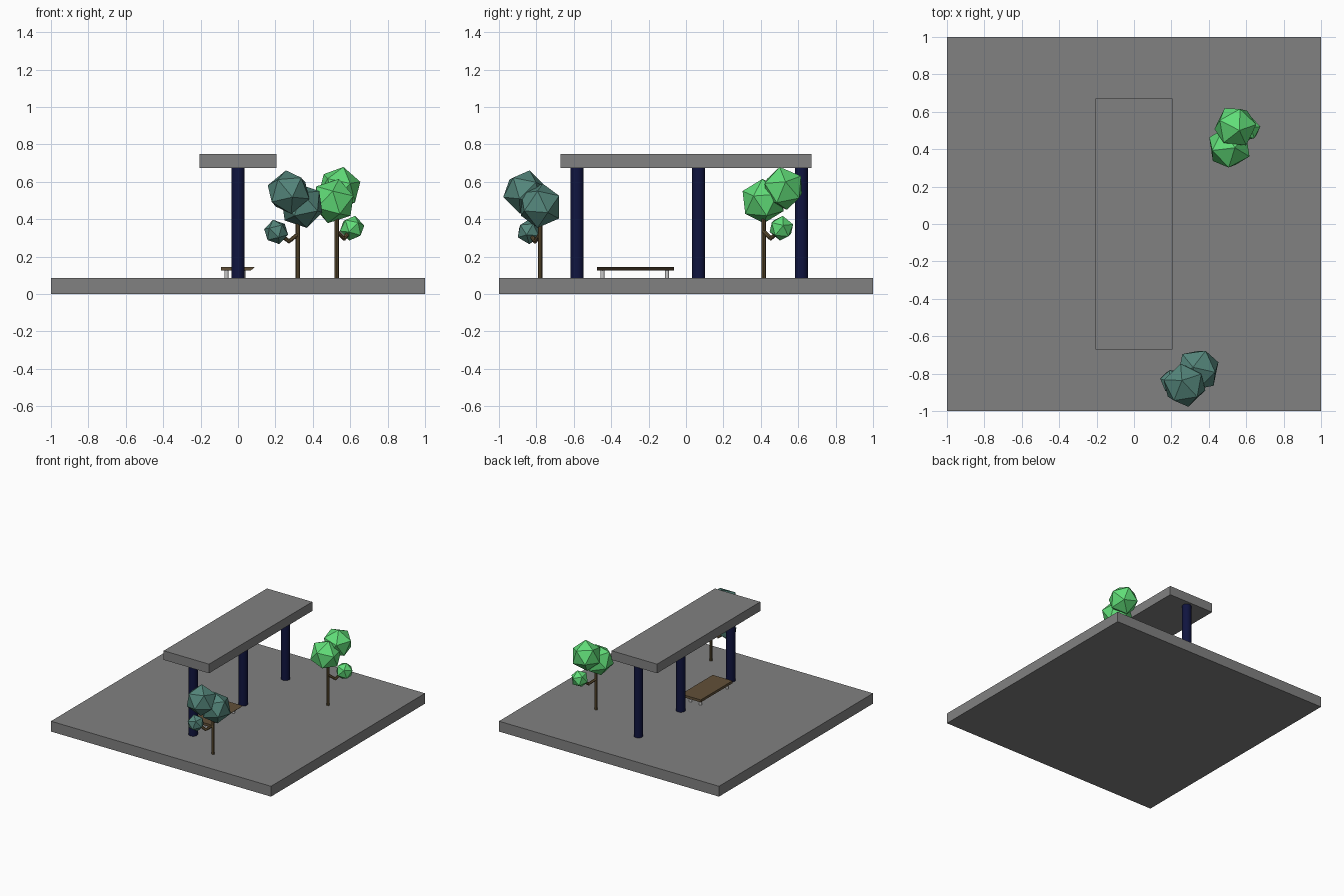
import bpy, math
from mathutils import Vector

if "Cube" in bpy.data.objects:
    bpy.data.objects.remove(bpy.data.objects["Cube"])


def material(name, rgb):
    m = bpy.data.materials.new(name)
    m.diffuse_color = (*rgb, 1)
    m.use_nodes = True
    m.node_tree.nodes["Principled BSDF"].inputs["Base Color"].default_value = m.diffuse_color
    return m


CONCRETE = material("dark_concrete", (0.22, 0.22, 0.22))
NAVY = material("navy", (0.005, 0.007, 0.05))
WOOD = material("wood", (0.12, 0.08, 0.04))
BARK = material("bark", (0.125, 0.085, 0.035))
METAL = material("light_metal", (0.6, 0.6, 0.6))
LIGHT = material("light_leaf", (0.12, 0.73, 0.19))
DARK = material("dark_leaf", (0.09, 0.24, 0.20))


def finish(name, mat):
    ob = bpy.context.object
    ob.name = name
    ob.data.materials.append(mat)
    return ob


def box(name, lo, hi, mat):
    lo, hi = Vector(lo), Vector(hi)
    bpy.ops.mesh.primitive_cube_add(size=1, location=(lo + hi) / 2)
    ob = finish(name, mat)
    ob.scale = hi - lo
    return ob


def rod(name, a, b, r, sides, mat):
    a, b = Vector(a), Vector(b)
    d = b - a
    bpy.ops.mesh.primitive_cylinder_add(vertices=sides, radius=r, depth=d.length,
                                        location=(a + b) / 2,
                                        rotation=d.to_track_quat('Z', 'Y').to_euler())
    return finish(name, mat)


def leaf_ball(name, centre, r, mat, turn):
    bpy.ops.mesh.primitive_ico_sphere_add(subdivisions=1, radius=r, location=centre,
                                          rotation=(0.2, 0.15, turn))
    return finish(name, mat)


# Ground slab and roof slab
box("ground_slab", (-1, -1, 0), (1, 1, 0.085), CONCRETE)
box("roof_slab", (-0.206, -0.67, 0.675), (0.206, 0.67, 0.75), CONCRETE)

# Columns
for y in (-0.583, 0.067, 0.617):
    rod("column", (0, y, 0.08), (0, y, 0.68), 0.035, 32, NAVY)
    bpy.ops.object.shade_smooth_by_angle()

# Bench: seat with undercut front edge, four round legs
profile = [(-0.09, 0.125), (0.068, 0.125), (0.09, 0.145), (-0.09, 0.145)]
verts = [(x, y, z) for y in (-0.475, -0.063) for x, z in profile]
faces = [(0, 1, 2, 3), (7, 6, 5, 4)] + [(i, i + 4, (i + 1) % 4 + 4, (i + 1) % 4) for i in range(4)]
mesh = bpy.data.meshes.new("bench_seat")
mesh.from_pydata(verts, [], faces)
mesh.materials.append(WOOD)
bpy.context.collection.objects.link(bpy.data.objects.new("bench_seat", mesh))
for x in (-0.062, 0.028):
    for y in (-0.447, -0.101):
        rod("bench_leg", (x, y, 0.08), (x, y, 0.13), 0.011, 12, METAL)


# Trees: trunk, bent branch and three faceted leaf balls
def tree(name, base, elbow, balls, mat, turn):
    x, y = base
    rod(name + "_trunk", (x, y, 0.08), (x, y, balls[1][2]), 0.012, 8, BARK)
    tip = Vector(balls[2][:3])
    rod(name + "_branch_root", (x, y, elbow[2] + 0.035), elbow, 0.011, 8, BARK)
    rod(name + "_branch_tip", Vector(elbow) - Vector((0, 0, 0.006)), tip, 0.011, 8, BARK)
    for i, (bx, by, bz, r) in enumerate(balls):
        leaf_ball(f"{name}_leaves_{i + 1}", (bx, by, bz), r, mat, turn + i * 0.6)


tree("light_tree", (0.527, 0.415), (0.565, 0.45, 0.30),
     [(0.542, 0.52, 0.565, 0.118), (0.51, 0.412, 0.497, 0.122), (0.61, 0.51, 0.352, 0.068)],
     LIGHT, 0.2)
tree("dark_tree", (0.32, -0.78), (0.277, -0.805, 0.285),
     [(0.27, -0.862, 0.545, 0.12), (0.342, -0.78, 0.472, 0.122), (0.204, -0.84, 0.332, 0.067)],
     DARK, 0.2 + math.radians(160))
